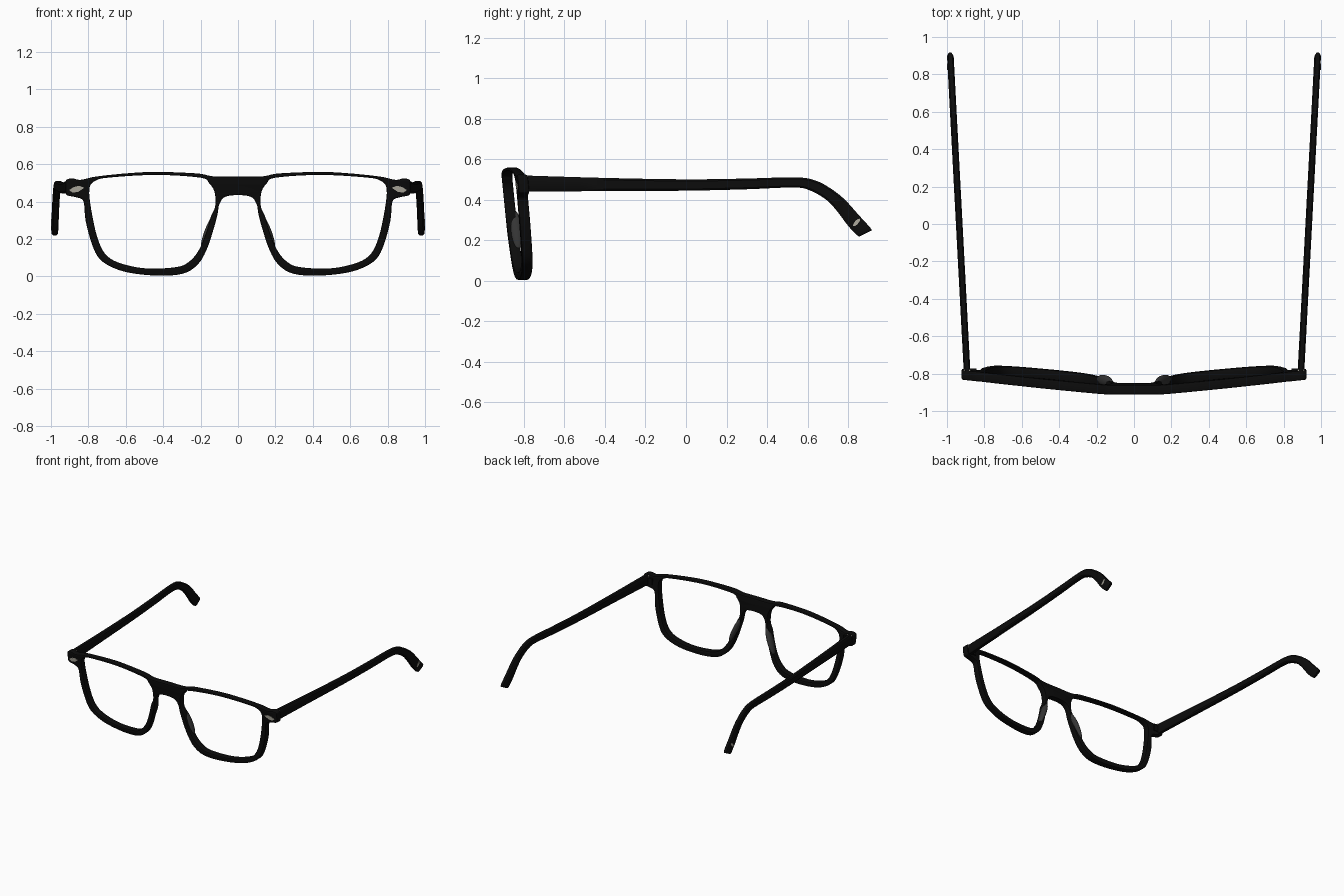
import bpy, bmesh, math
from mathutils import Vector, Matrix

if "Cube" in bpy.data.objects:
    bpy.data.objects.remove(bpy.data.objects["Cube"])


def material(name, rgb):
    m = bpy.data.materials.new(name)
    m.diffuse_color = (*rgb, 1)
    m.use_nodes = True
    m.node_tree.nodes["Principled BSDF"].inputs["Base Color"].default_value = m.diffuse_color
    return m


BLACK = material("black_acetate", (0.0035, 0.0035, 0.0035))
SILVER = material("silver_metal", (0.42, 0.40, 0.34))
PAD = material("smoky_pad", (0.035, 0.035, 0.035))


def spline(pts, closed=True, steps=5):
    """Smooth path through the given points."""
    pts = [Vector(p) for p in pts]
    n, out = len(pts), []
    for i in range(n if closed else n - 1):
        a, b, c, d = [pts[(i + k) % n if closed else min(max(i + k, 0), n - 1)]
                      for k in (-1, 0, 1, 2)]
        for s in range(steps):
            t = s / steps
            out.append(0.5 * (2 * b + (c - a) * t + (2 * a - 5 * b + 4 * c - d) * t * t
                              + (3 * b - a - 3 * c + d) * t ** 3))
    return out if closed else out + [pts[-1]]


def finish(bm, name, mat, mirror=True, angle=35):
    bmesh.ops.recalc_face_normals(bm, faces=bm.faces)
    me = bpy.data.meshes.new(name)
    bm.to_mesh(me)
    bm.free()
    me.materials.append(mat)
    me.shade_smooth()
    me.set_sharp_from_angle(angle=math.radians(angle))
    ob = bpy.data.objects.new(name, me)
    bpy.context.collection.objects.link(ob)
    if mirror:
        ob.modifiers.new("mirror", 'MIRROR')
    return ob


# Front: wraps back from a flat bridge and leans forward at the top
DEPTH = 0.052


def front_y(x, z):
    return -0.914 + 0.1 * max(0, abs(x) - 0.14) + 0.1 * (0.55 - z)


def temple_x(y):
    return 0.892 + (y + 0.8) * 0.053


half = [(0.13, .535), (.22, .551), (.44, .559), (.6, .551), (.76, .534), (.84, .517),
        (.885, .524), (.915, .518), (.922, .50), (.92, .445), (.908, .432), (.86, .422),
        (.826, .40), (.815, .30), (.785, .185), (.745, .10), (.675, .05), (.57, .018),
        (.41, .004), (.285, .018), (.21, .07), (.165, .15), (.133, .245), (.11, .33),
        (.10, .385), (.07, .425)]
outline = [(0, .535)] + half + [(0, .435)] + [(-x, z) for x, z in reversed(half)]
hole = [(.20, .528), (.153, .497), (.125, .45), (.122, .375), (.145, .32), (.17, .235),
        (.207, .145), (.26, .08), (.33, .05), (.49, .043), (.62, .068), (.70, .11),
        (.746, .19), (.78, .33), (.795, .465), (.76, .513), (.675, .53), (.435, .543)]

cu = bpy.data.curves.new("outline", 'CURVE')
cu.dimensions, cu.fill_mode = '2D', 'BOTH'
cu.bevel_depth, cu.bevel_resolution, cu.offset = 0.007, 1, -0.007
cu.extrude = DEPTH / 2 - 0.007
for loop in (outline, hole, [(-x, z) for x, z in hole]):
    pts = spline(loop)
    sp = cu.splines.new('POLY')
    sp.points.add(len(pts) - 1)
    for p, v in zip(sp.points, pts):
        p.co = (v.x, v.y, 0, 1)
    sp.use_cyclic_u = True
tmp = bpy.data.objects.new("outline", cu)
bpy.context.collection.objects.link(tmp)
flat = bpy.data.meshes.new_from_object(tmp.evaluated_get(bpy.context.evaluated_depsgraph_get()))
bpy.data.objects.remove(tmp)
bm = bmesh.new()
bm.from_mesh(flat)
bmesh.ops.remove_doubles(bm, verts=bm.verts, dist=0.0002)
for x in (-0.14, 0.14):
    bmesh.ops.bisect_plane(bm, geom=bm.verts[:] + bm.edges[:] + bm.faces[:],
                           plane_co=(x, 0, 0), plane_no=(1, 0, 0))
for v in bm.verts:
    x, z, d = v.co
    v.co = (x, front_y(x, z) + DEPTH / 2 + d, z)
for f in bm.faces:
    f.material_index = 0
finish(bm, "front_frame", BLACK, mirror=False)

# Temples: lofted chamfered sections (upper y, z, lower y, z), curving down at the ear
rail = [(-.797, .52, -.797, .44), (-.4, .508, -.4, .443), (0, .501, 0, .445),
        (.3, .505, .3, .452), (.54, .511, .53, .461), (.64, .495, .61, .447),
        (.72, .452, .69, .402), (.785, .40, .745, .345), (.85, .328, .80, .272),
        (.905, .268, .845, .225), (.918, .25, .857, .219)]
bm = bmesh.new()
rings = []
secs = spline([Vector(r) for r in rail], closed=False, steps=4)
for i, s in enumerate(secs):
    top, bot = Vector((0, s[0], s[1])), Vector((0, s[2], s[3]))
    w = 0.0178 * (1 if i < len(secs) - 4 else 1 - 0.13 * (i - len(secs) + 5))
    ring = []
    for u, t in ((-1, .15), (-.6, 0), (.6, 0), (1, .15), (1, .85), (.6, 1), (-.6, 1), (-1, .85)):
        p = top.lerp(bot, t)
        p.x = temple_x(p.y) + u * w
        ring.append(bm.verts.new(p))
    rings.append(ring)
for a, b in zip(rings, rings[1:]):
    for k in range(8):
        bm.faces.new((a[k], a[(k + 1) % 8], b[(k + 1) % 8], b[k]))
bm.faces.new(rings[0])
bm.faces.new(rings[-1])
finish(bm, "temples", BLACK)

# Metal hinge collars where the temples meet the front
bm = bmesh.new()
bmesh.ops.create_cube(bm, size=1, matrix=Matrix.Translation((temple_x(-.783), -.783, .48))
                      @ Matrix.Diagonal((.039, .008, .076, 1)))
finish(bm, "hinge_collars", SILVER)

# Dark hinge knuckles on the inside
bm = bmesh.new()
bmesh.ops.create_cube(bm, size=1, matrix=Matrix.Translation((.862, -.79, .475))
                      @ Matrix.Diagonal((.04, .035, .05, 1)))
finish(bm, "hinge_knuckles", BLACK)

# Slanted metal rivets on the front corners
bm = bmesh.new()
rivet = [(.822, .474), (.85, .485), (.878, .478), (.902, .462), (.885, .448), (.855, .452)]
rows = [[bm.verts.new((x, front_y(x, z) + d, z)) for x, z in rivet] for d in (-.004, .004)]
bm.faces.new(rows[0])
bm.faces.new(rows[1])
for k in range(6):
    j = (k + 1) % 6
    bm.faces.new((rows[0][k], rows[0][j], rows[1][j], rows[1][k]))
finish(bm, "corner_rivets", SILVER)

# Small oval metal plates near the temple tips
bm = bmesh.new()
bmesh.ops.create_cone(bm, cap_ends=True, segments=16, radius1=1, radius2=1, depth=1,
                      matrix=Matrix.Translation((temple_x(.842) + .0165, .842, .288))
                      @ Matrix.Rotation(math.radians(48), 4, 'X')
                      @ Matrix.Rotation(math.radians(90), 4, 'Y')
                      @ Matrix.Diagonal((.009, .024, .006, 1)))
finish(bm, "tip_plates", SILVER)

# Nose pads behind the inner rims
bm = bmesh.new()
bmesh.ops.create_uvsphere(bm, u_segments=20, v_segments=12, radius=1,
                          matrix=Matrix.Translation((.155, -.838, .25))
                          @ Matrix.Rotation(math.radians(-22), 4, 'Y')
                          @ Matrix.Rotation(math.radians(6), 4, 'X')
                          @ Matrix.Diagonal((.02, .03, .105, 1)))
finish(bm, "nose_pads", PAD, angle=80)
